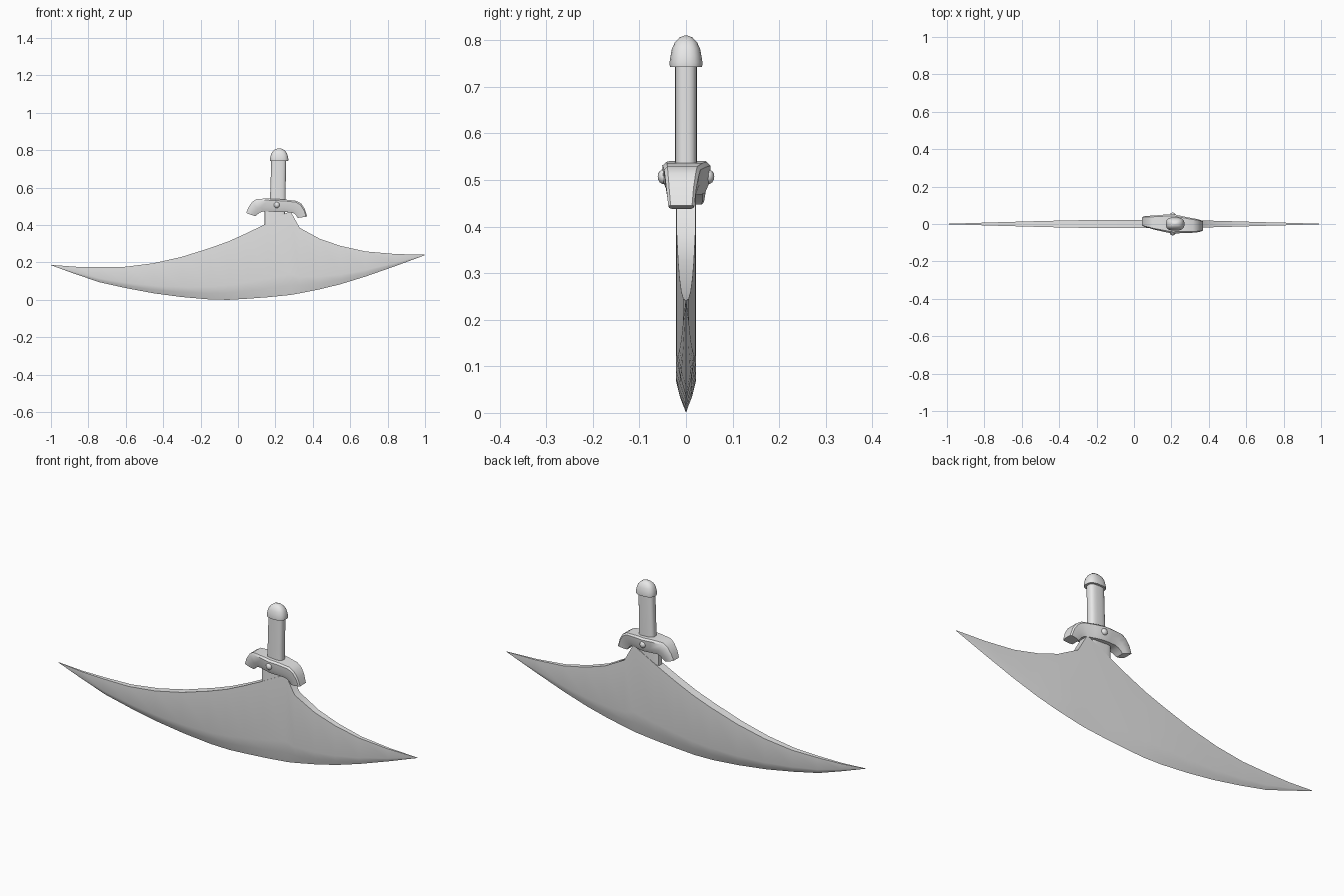
import bpy, bmesh, math
from mathutils import Vector

cube = bpy.data.objects.get("Cube")
if cube:
    bpy.data.objects.remove(cube, do_unlink=True)

steel = bpy.data.materials.new("plain grey steel")
steel.use_nodes = True
GREY = (0.8, 0.8, 0.8, 1)
steel.diffuse_color = GREY
steel.node_tree.nodes["Principled BSDF"].inputs["Base Color"].default_value = GREY


def finish(name, bm, angle=35):
    """Turn a bmesh into a named, shaded object."""
    bmesh.ops.remove_doubles(bm, verts=bm.verts, dist=0.0002)
    bmesh.ops.recalc_face_normals(bm, faces=bm.faces)
    mesh = bpy.data.meshes.new(name)
    bm.to_mesh(mesh)
    bm.free()
    mesh.materials.append(steel)
    obj = bpy.data.objects.new(name, mesh)
    bpy.context.collection.objects.link(obj)
    bpy.ops.object.select_all(action='DESELECT')
    obj.select_set(True)
    bpy.context.view_layer.objects.active = obj
    bpy.ops.object.shade_smooth_by_angle(angle=math.radians(angle))
    return obj


def loft(name, rings, angle=35):
    """Skin a row of closed rings and cap both ends."""
    bm = bmesh.new()
    rows = [[bm.verts.new(p) for p in ring] for ring in rings]
    n = len(rows[0])
    for a, b in zip(rows, rows[1:]):
        for i in range(n):
            j = (i + 1) % n
            bm.faces.new((a[i], a[j], b[j], b[i]))
    bm.faces.new(rows[0])
    bm.faces.new(rows[-1])
    return finish(name, bm, angle)


def rounded_ring(cx, z, rx, ry, sides=20, power=0.65):
    """Horizontal rounded rectangle."""
    def soft(v):
        return math.copysign(abs(v) ** power, v)
    ring = []
    for i in range(sides):
        a = math.tau * (i + 0.5) / sides
        ring.append((cx + rx * soft(math.cos(a)), ry * soft(math.sin(a)), z))
    return ring


# Blade: x, spine height, cutting edge height, half thickness
stations = [
    (-1, .187, .185, .001), (-.87, .177, .138, .005), (-.74, .175, .094, .009),
    (-.6, .177, .063, .013), (-.45, .196, .035, .017), (-.3, .23, .015, .02),
    (-.15, .277, .002, .022), (-.05, .313, 0, .022), (.05, .358, .006, .022),
    (.16, .412, .014, .022), (.28, .475, .026, .021), (.33, .385, .035, .02),
    (.44, .325, .057, .017), (.55, .288, .084, .014), (.68, .259, .124, .01),
    (.84, .245, .18, .006), (1, .241, .239, .001),
]
blade_rings = []
for x, top, low, t in stations:
    bevel = low + (top - low) * 0.25
    belly = low + (top - low) * 0.12
    blade_rings.append([
        (x, -t, top), (x, -t, bevel), (x, -t * 0.6, belly), (x, 0, low),
        (x, t * 0.6, belly), (x, t, bevel), (x, t, top)])
loft("blade", blade_rings)

# Tang joining the blade to the guard
loft("tang", [rounded_ring(.197, z, .055, .02, power=.4) for z in (.38, .49)])

# Guard: arched bar with drooping ends, slightly twisted in plan
# top x, top z, bottom x, bottom z, centre y, half depth
arch = [
    (.044, .464, .093, .447, .014, .026), (.056, .495, .103, .456, .013, .03),
    (.077, .525, .118, .467, .011, .033), (.1, .54, .137, .473, .008, .037),
    (.16, .541, .17, .472, .004, .046), (.207, .539, .207, .47, .001, .052),
    (.255, .536, .247, .469, -.003, .046), (.315, .529, .278, .468, -.008, .039),
    (.34, .513, .296, .464, -.009, .036), (.358, .484, .308, .455, -.01, .032),
    (.37, .445, .32, .438, -.01, .028),
]
guard_rings = []
for tx, tz, bx, bz, cy, d in arch:
    top, low = Vector((tx, cy, tz)), Vector((bx, cy, bz))
    outline = [(0, .82), (.12, 1), (.65, .95), (1, .75)]
    side = [top.lerp(low, f) + Vector((0, d * w, 0)) for f, w in outline]
    other = [top.lerp(low, f) - Vector((0, d * w, 0)) for f, w in reversed(outline)]
    guard_rings.append(side + other)
loft("guard", guard_rings, 40)

# Round studs on both faces of the guard
for side, label in ((-1, "front"), (1, "back")):
    bm = bmesh.new()
    bmesh.ops.create_uvsphere(bm, u_segments=14, v_segments=8, radius=.016)
    for v in bm.verts:
        v.co = Vector((v.co.x + .207, v.co.y * .8 + side * .048, v.co.z + .507))
    finish(label + "_stud", bm, 60)

# Grip, leaning very slightly
grip = [(.212, .5, .043, .024), (.214, .6, .041, .024), (.218, .76, .04, .024)]
loft("grip", [rounded_ring(*g) for g in grip])

# Domed pommel with a flat underside
pommel = [(.743, 1), (.752, 1.02), (.766, .96), (.782, .87), (.796, .68), (.806, .4), (.81, .1)]
loft("pommel", [rounded_ring(.22, z, .049 * s, .035 * s, power=.75) for z, s in pommel], 45)
